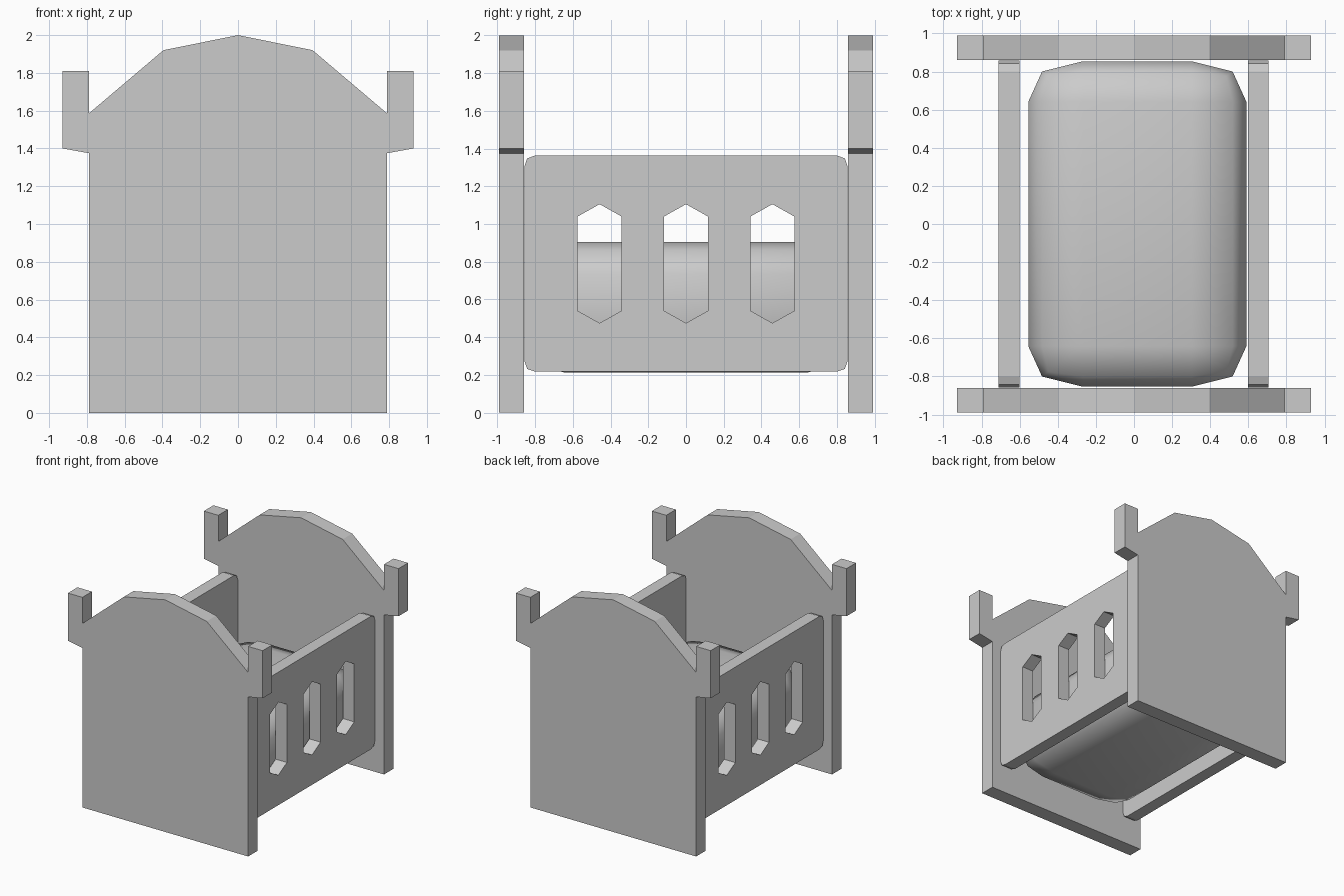
import bpy, bmesh, math
from mathutils import Vector

if "Cube" in bpy.data.objects:
    bpy.data.objects.remove(bpy.data.objects["Cube"])


def new_object(name, bm):
    bmesh.ops.recalc_face_normals(bm, faces=bm.faces)
    mesh = bpy.data.meshes.new(name)
    bm.to_mesh(mesh)
    bm.free()
    obj = bpy.data.objects.new(name, mesh)
    bpy.context.collection.objects.link(obj)
    return obj


def plate(name, loops, axis, start, end):
    """Fill an outline (first loop) with holes (other loops), extruded along x or y."""
    bm = bmesh.new()
    for loop in loops:
        vs = [bm.verts.new((start, a, z) if axis == 'x' else (a, start, z)) for a, z in loop]
        for i, v in enumerate(vs):
            bm.edges.new((v, vs[i - 1]))
    normal = Vector((1, 0, 0)) if axis == 'x' else Vector((0, 1, 0))
    bmesh.ops.triangle_fill(bm, edges=bm.edges[:], use_beauty=True, use_dissolve=False, normal=normal)
    out = bmesh.ops.extrude_face_region(bm, geom=bm.faces[:], use_keep_orig=True)
    moved = [g for g in out['geom'] if isinstance(g, bmesh.types.BMVert)]
    bmesh.ops.translate(bm, verts=moved, vec=normal * (end - start))
    return new_object(name, bm)


# Head and foot boards: arched top with corner posts
half = [(0.79, 0), (0.79, 1.375), (0.928, 1.40), (0.928, 1.81),
        (0.79, 1.81), (0.79, 1.585), (0.395, 1.92)]
board = half + [(0, 2.0)] + [(-x, z) for x, z in reversed(half)]
plate("foot_board", [board], 'y', -0.99, -0.86)
plate("head_board", [board], 'y', 0.86, 0.99)

# Side panels: softened corners and three hexagonal slots
corner = [(0.80, 0.573), (0.842, 0.558), (0.857, 0.515)]
mid = 0.79
quarter = corner + [(y, -z) for y, z in reversed(corner)]
outline = [(y, mid + z) for y, z in quarter + [(-y, -z) for y, z in quarter]]
slot = [(0, 0.315), (0.116, 0.25), (0.116, -0.25), (0, -0.315), (-0.116, -0.25), (-0.116, 0.25)]
slots = [[(c + y, mid + z) for y, z in slot] for c in (-0.458, 0, 0.458)]
plate("right_side", [outline] + slots, 'x', 0.598, 0.706)
plate("left_side", [outline] + slots, 'x', -0.71, -0.602)

# Mattress: stretched cube with rounded edges, smooth shaded
size = Vector((1.145, 1.708, 0.693))
radius = Vector((0.287, 0.213, 0.17))
bm = bmesh.new()
bmesh.ops.create_cube(bm, size=1)
bmesh.ops.scale(bm, verts=bm.verts, vec=[s / r for s, r in zip(size, radius)])
bmesh.ops.bevel(bm, geom=bm.edges[:], offset=1, segments=2, profile=0.56, affect='EDGES')
bmesh.ops.scale(bm, verts=bm.verts, vec=radius)
bmesh.ops.translate(bm, verts=bm.verts, vec=(0.0175, 0, 0.5585))
mattress = new_object("mattress", bm)
mattress.data.shade_smooth()
